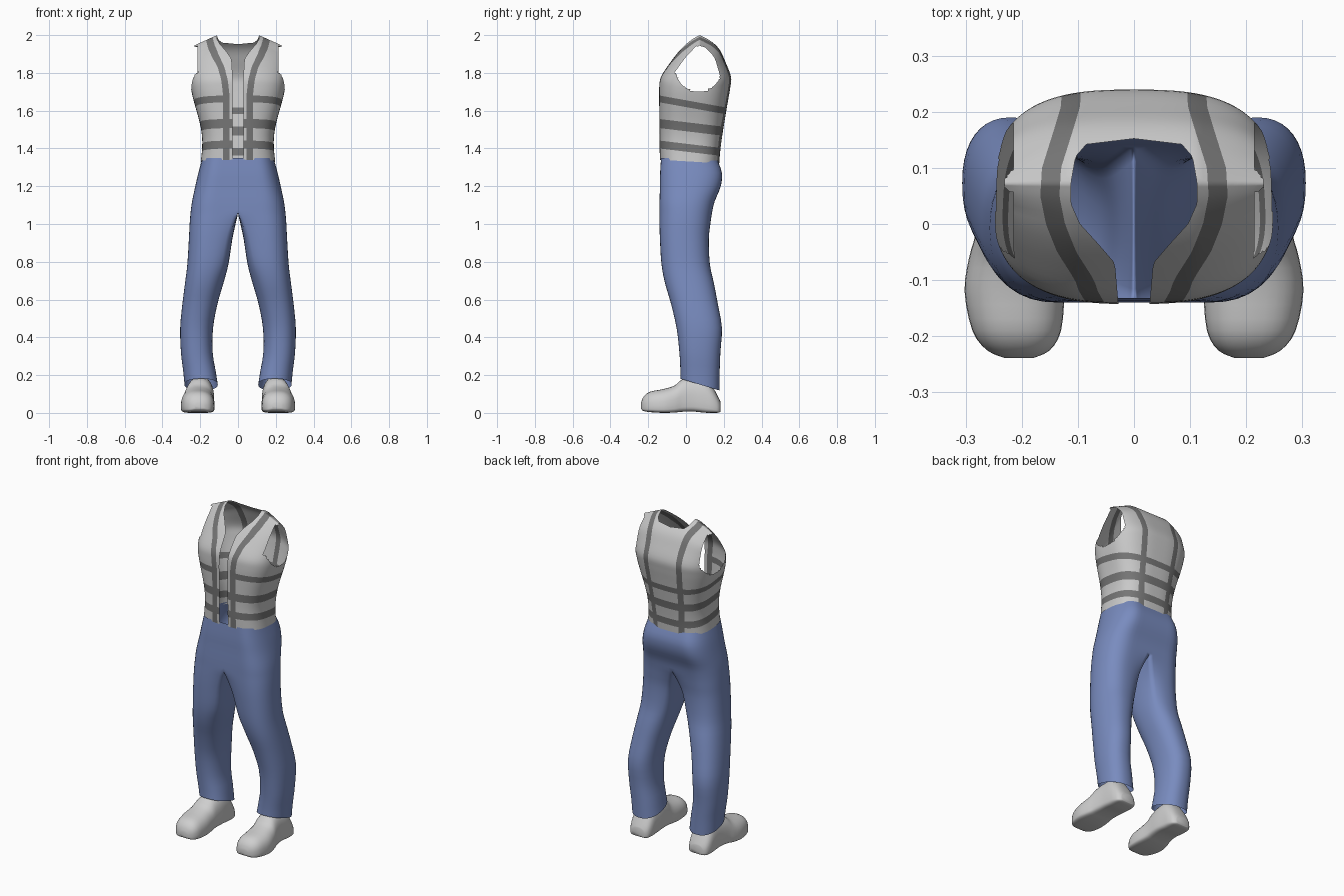
import bpy, bmesh, math

if "Cube" in bpy.data.objects:
    bpy.data.objects.remove(bpy.data.objects["Cube"])


def material(name, r, g, b):
    m = bpy.data.materials.new(name)
    m.diffuse_color = (r, g, b, 1)
    m.use_nodes = True
    m.node_tree.nodes["Principled BSDF"].inputs["Base Color"].default_value = m.diffuse_color
    return m


LIGHT = material("light grey", 0.58, 0.58, 0.58)
DARK = material("dark grey", 0.18, 0.18, 0.18)
BLUE = material("denim blue", 0.19, 0.26, 0.52)
SHOE = material("shoe grey", 0.62, 0.62, 0.62)


def smooth_rows(rows, steps):
    """Catmull-Rom interpolation through a table of sections."""
    out = []
    for i in range(len(rows) - 1):
        a, b, c, d = (rows[max(0, min(len(rows) - 1, i + k))] for k in (-1, 0, 1, 2))
        for s in range(steps):
            t = s / steps
            out.append([q + 0.5 * t * (r - p + t * (2 * p - 5 * q + 4 * r - w + t * (3 * (q - r) + w - p)))
                        for p, q, r, w in zip(a, b, c, d)])
    return out + [list(rows[-1])]


def lerp(table, v):
    if v <= table[0][0]:
        return table[0][1]
    for (a, fa), (b, fb) in zip(table, table[1:]):
        if v <= b:
            return fa + (fb - fa) * (v - a) / (b - a)
    return table[-1][1]


def clamp(v):
    return max(0.0, min(1.0, v))


def power(v, n):
    return math.copysign(abs(v) ** (2 / n), v)


def loft(rings, cap=False):
    bm = bmesh.new()
    vs = [[bm.verts.new(p) for p in ring] for ring in rings]
    n = len(vs[0])
    for a, b in zip(vs, vs[1:]):
        for i in range(n):
            j = (i + 1) % n
            bm.faces.new((a[i], a[j], b[j], b[i]))
    if cap:
        bm.faces.new(vs[0])
        bm.faces.new(vs[-1])
    return bm


def cut(bm, f):
    """Cut clean edges along the surface f(co) = 0."""
    new = []
    for e in list(bm.edges):
        a, b = f(e.verts[0].co), f(e.verts[1].co)
        if a * b < 0:
            new.append(bmesh.utils.edge_split(e, e.verts[0], a / (a - b))[1])
    if new:
        bmesh.ops.connect_verts(bm, verts=new)


def remove(bm, test):
    bmesh.ops.delete(bm, geom=[f for f in bm.faces if test(f)], context='FACES')


def finish(bm, name, mats, mirror=False):
    bmesh.ops.recalc_face_normals(bm, faces=bm.faces)
    for f in bm.faces:
        f.smooth = True
    me = bpy.data.meshes.new(name)
    bm.to_mesh(me)
    bm.free()
    for m in mats:
        me.materials.append(m)
    ob = bpy.data.objects.new(name, me)
    bpy.context.collection.objects.link(ob)
    if mirror:
        ob.modifiers.new("mirror", 'MIRROR').merge_threshold = 0.0005
    return ob


# ---- vest: stacked sections (z, half width, front y, back y) closing to a shoulder ridge
VEST = [(1.332, .197, -.138, .176), (1.40, .19, -.14, .182), (1.47, .191, -.14, .192),
        (1.55, .206, -.141, .205), (1.65, .234, -.142, .222), (1.72, .249, -.142, .234),
        (1.78, .253, -.132, .238), (1.86, .256, -.08, .208), (1.92, .257, -.033, .18),
        (1.96, .257, .008, .143), (1.985, .257, .042, .105), (2.0, .257, .0715, .0725)]


def vest_ring(z, rx, yf, yb, n=120):
    ring = []
    for i in range(n):
        t = 2 * math.pi * i / n
        x = rx * power(math.cos(t), 2.8)
        y = (yf + yb) / 2 + (yb - yf) / 2 * power(math.sin(t), 2.8)
        dz = -0.45 * max(0, abs(x) - .11) * clamp((z - 1.72) / .24)   # shoulder slope
        dz -= 0.06 * y * clamp((1.5 - z) / .17)                       # hem dips at the back
        ring.append((x, y, z + dz))
    return ring


NECK = [(-.14, .028), (-.07, .034), (-.035, .064), (0, .096), (.036, .112), (.075, .112),
        (.12, .104), (.142, .085), (.152, 0), (.3, -.9)]
STRAP = [(-.14, .075), (-.1, .088), (-.05, .12), (0, .14), (.05, .15), (.1, .147),
         (.17, .125), (.21, .113), (.24, .112)]
BANDS = [(1.637, .18, .018), (1.515, .12, .024), (1.404, .12, .021)]   # z, slope, half height


def neck(p):                       # neck hole and open front
    return abs(p.x) - lerp(NECK, p.y)


def armhole(p):
    oval = ((p.y - .067) / .122) ** 2 + ((p.z - 1.82) / .12) ** 2 - 1
    return min(max(.215 - abs(p.x), oval), max(.231 - abs(p.x), 1.8 - p.z))


def strap(p):                      # distance from the centre line of the vertical strap
    low = .062 if p.y < .05 else lerp([(1.33, .088), (1.75, .112)], p.z)
    k = clamp((p.z - 1.68) / .12)
    return abs(p.x) - (low + (lerp(STRAP, p.y) - low) * k)


def band(p, b):
    return p.z - b[0] + b[1] * p.y


vest = loft([vest_ring(*r) for r in smooth_rows(VEST, 4)])
bmesh.ops.remove_doubles(vest, verts=vest.verts, dist=0.0012)
for edge in (neck, armhole):
    cut(vest, edge)
    remove(vest, lambda f: edge(f.calc_center_median()) < 0)
HW = .017
for side in (-1, 1):
    cut(vest, lambda p: strap(p) + side * HW)
    for b in BANDS:
        cut(vest, lambda p: band(p, b) + side * b[2])
for f in vest.faces:
    c = f.calc_center_median()
    s = strap(c)
    on = abs(s) < HW
    for i, b in enumerate(BANDS):
        inner_front = i == 0 and c.y < .05 and s < 0
        on = on or (abs(band(c, b)) < b[2] and not inner_front)
    f.material_index = int(on)
finish(vest, "vest", [LIGHT, DARK])

# ---- trousers: one half (z, inner x, outer x, front y, back y, inner squareness, hem tilt)
LEG = [(1.343, 0, .19, -.132, .168, 1, .05), (1.27, 0, .21, -.137, .19, 1, 0),
       (1.20, 0, .226, -.138, .184, 1, 0), (1.12, 0, .243, -.14, .152, 1, 0),
       (1.06, 0, .251, -.14, .138, 1, 0), (1.0, .013, .256, -.14, .129, .7, 0),
       (.92, .03, .26, -.138, .121, .4, 0), (.79, .05, .268, -.13, .126, .15, 0),
       (.69, .076, .28, -.112, .147, 0, 0), (.58, .108, .294, -.08, .168, 0, 0),
       (.45, .132, .306, -.05, .19, 0, 0), (.32, .134, .302, -.035, .182, 0, 0),
       (.22, .118, .29, -.03, .178, 0, .1), (.15, .107, .283, -.03, .177, 0, .3)]


def leg_ring(z, xi, xo, yf, yb, sq, tilt, n=40):
    xi, sq = max(0, xi), clamp(sq)
    cx, rx, cy, ry = (xi + xo) / 2, (xo - xi) / 2, (yf + yb) / 2, (yb - yf) / 2
    ring = []
    for i in range(n):
        t = 2 * math.pi * i / n
        c, s = math.cos(t), math.sin(t)
        px, py = power(c, 2.3), power(s, 2.3)
        if c < 0:                  # inner side turns square towards the centre seam
            px += sq * (max(-1, c * 1.415) - px)
            py += sq * (max(-1, min(1, s * 1.415)) - py)
        y = cy + ry * py
        ring.append((max(0, cx + rx * px), y, z - tilt * (y - cy)))
    return ring


legs = loft([leg_ring(*r) for r in smooth_rows(LEG, 3)])
remove(legs, lambda f: all(abs(v.co.x) < 1e-4 for v in f.verts))
finish(legs, "trousers", [BLUE], True)

# ---- shoes: sections along y (y, centre x, half width, bottom z, top z)
FOOT = [(-.239, .205, .025, .022, .052), (-.225, .206, .056, .01, .085),
        (-.19, .209, .079, .004, .112), (-.12, .213, .089, 0, .126),
        (-.06, .211, .083, .002, .145), (-.02, .206, .077, .006, .178),
        (.04, .2, .074, .007, .192), (.1, .2, .072, .001, .185),
        (.14, .2, .07, 0, .14), (.17, .2, .06, .001, .085), (.183, .2, .042, .006, .058)]


def foot_ring(y, cx, w, zb, zt, n=32):
    zc = zb + .3 * (zt - zb)
    ring = []
    for i in range(n):
        t = 2 * math.pi * i / n
        c, s = math.cos(t), math.sin(t)
        e = 2.4 if s > 0 else 5
        ring.append((cx + w * power(c, e), y, zc + (zt - zc if s > 0 else zc - zb) * power(s, e)))
    return ring


shoes = loft([foot_ring(*r) for r in smooth_rows(FOOT, 3)], cap=True)
finish(shoes, "shoes", [SHOE], True)
